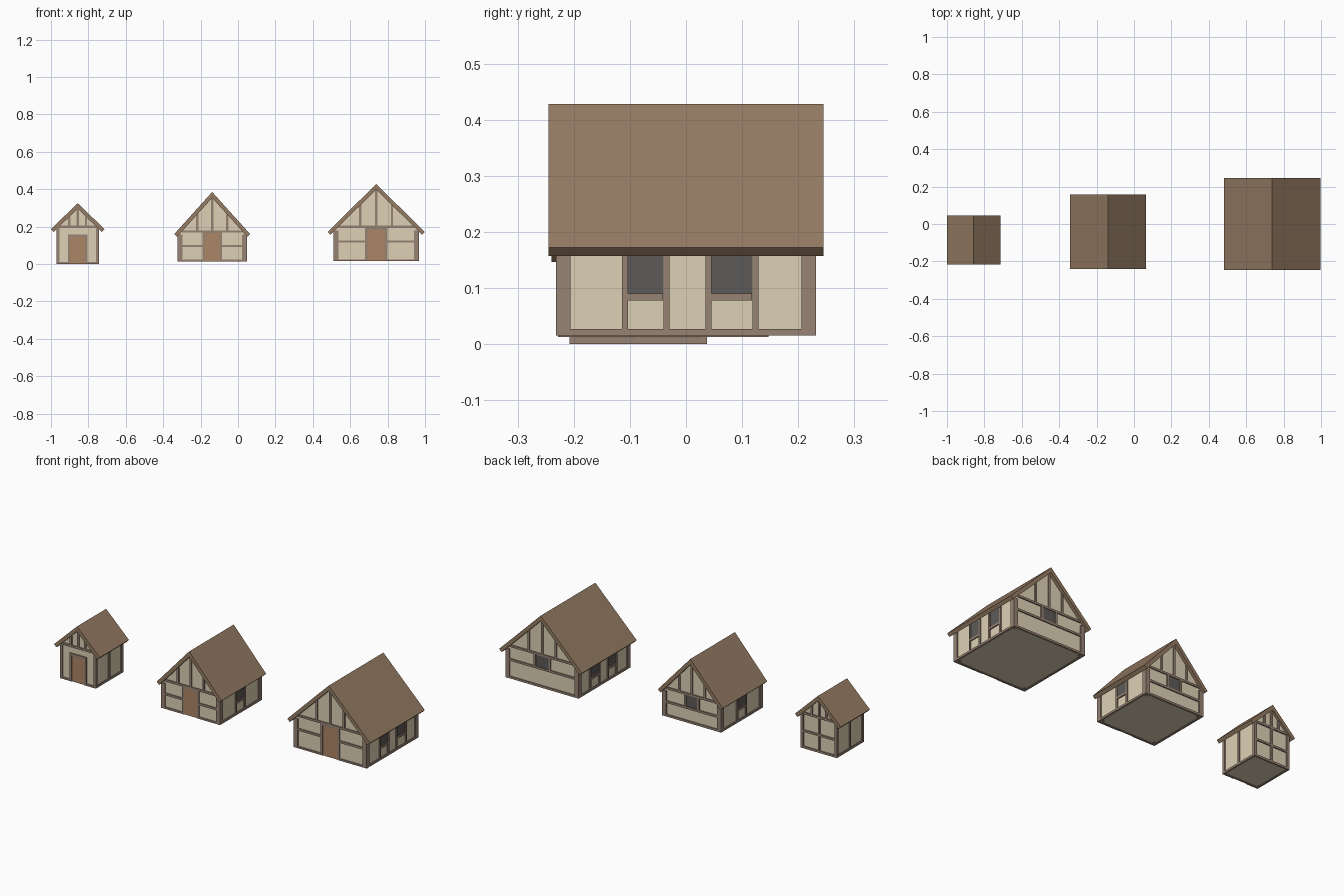
import bpy, bmesh
from mathutils import Vector

if "Cube" in bpy.data.objects:
    bpy.data.objects.remove(bpy.data.objects["Cube"])


def material(name, rgb):
    m = bpy.data.materials.new(name)
    m.diffuse_color = (*rgb, 1)
    m.use_nodes = True
    m.node_tree.nodes["Principled BSDF"].inputs["Base Color"].default_value = m.diffuse_color
    return m


ROOF = material("roof_brown", (0.30, 0.20, 0.125))
TIMBER = material("timber_brown", (0.31, 0.225, 0.175))
PLASTER = material("plaster_cream", (0.73, 0.64, 0.47))
DOOR = material("door_wood", (0.41, 0.24, 0.135))
GLASS = material("window_dark", (0.11, 0.105, 0.10))


def finish(bm, name, mat):
    bmesh.ops.recalc_face_normals(bm, faces=bm.faces)
    me = bpy.data.meshes.new(name)
    bm.to_mesh(me)
    bm.free()
    me.materials.append(mat)
    bpy.context.collection.objects.link(bpy.data.objects.new(name, me))


def box(bm, x0, x1, y0, y1, z0, z1):
    vs = bmesh.ops.create_cube(bm, size=1)["verts"]
    for v in vs:
        v.co = Vector(((x0 + x1) / 2 + v.co.x * (x1 - x0),
                       (y0 + y1) / 2 + v.co.y * (y1 - y0),
                       (z0 + z1) / 2 + v.co.z * (z1 - z0)))


def prism(name, pts, y0, y1, mat):
    # extrude an x-z profile along y
    bm = bmesh.new()
    f = bm.faces.new([bm.verts.new((x, y0, z)) for x, z in pts])
    ext = bmesh.ops.extrude_face_region(bm, geom=[f])["geom"]
    bmesh.ops.translate(bm, verts=[v for v in ext if isinstance(v, bmesh.types.BMVert)],
                        vec=(0, y1 - y0, 0))
    finish(bm, name, mat)


def house(tag, cx, hw, y0, y1, base, tie, mid, ridge, tip, over, door, gable, side, windows, back_win):
    """tip = (half width, z) of roof edge; side = post centres; windows = (y0, y1) openings."""
    T, IN, W = 0.021, 0.006, 0.012
    slope = (ridge - tip[1]) / tip[0]
    n = (1 + slope ** 2) ** 0.5
    vt = T * n                                   # vertical roof thickness
    under = lambda x: ridge - vt - slope * abs(x)
    ex, ez = tip[0] - T * slope / n, tip[1] - T / n

    # roof: one folded slab
    prism(tag + "_roof", [(cx - tip[0], tip[1]), (cx, ridge), (cx + tip[0], tip[1]),
                          (cx + ex, ez), (cx, ridge - vt), (cx - ex, ez)],
          y0 - over, y1 + over, ROOF)
    # plaster walls with gables
    w = hw - IN
    prism(tag + "_walls", [(cx - w, base + 0.003), (cx + w, base + 0.003), (cx + w, under(w) + .004),
                           (cx, ridge - vt + .004), (cx - w, under(w) + .004)],
          y0 + IN, y1 - IN, PLASTER)

    tb, dr, gl = bmesh.new(), bmesh.new(), bmesh.new()
    cp = min(0.026, hw * 0.14)
    eave = under(hw) + 0.008
    # corner posts and side sills
    for s in (-1, 1):
        xs = sorted((cx + s * hw, cx + s * (hw - cp)))
        box(tb, *xs, y0, y0 + cp, base, eave)
        box(tb, *xs, y1 - cp, y1, base, eave)
        xs = sorted((cx + s * hw, cx + s * (hw - 0.012)))
        box(tb, *xs, y0, y1, base, base + 0.012)
        for y in side:
            box(tb, *xs, y - .0055, y + .0055, base, eave)
        xg = sorted((cx + s * (hw - 0.004), cx + s * (hw - 0.012)))
        for a, b in windows:
            box(tb, *xs, a, b, base + 0.063, base + 0.075)
            box(gl, *xg, a, b, base + 0.075, eave)

    # front and back frames
    tie_x = min(hw, (ridge - vt - tie) / slope + 0.006)
    dw, dtop = door
    for front in (True, False):
        ya, yb = (y0, y0 + 0.012) if front else (y1 - 0.012, y1)
        box(tb, cx - tie_x, cx + tie_x, ya, yb, tie - W, tie)
        for x in gable:
            box(tb, cx + x - W / 2, cx + x + W / 2, ya, yb, tie - W / 2, under(abs(x) + W / 2) + 0.008)
        if front:
            box(dr, cx - dw, cx + dw, y0 + 0.003, y0 + 0.012, base, dtop)
            box(tb, cx - dw - W, cx + dw + W, ya, yb, dtop, dtop + W)
            for s in (-1, 1):
                xs = sorted((cx + s * dw, cx + s * (dw + W)))
                box(tb, *xs, ya, yb, base, dtop)
                if back_win:
                    xs = sorted((cx + s * dw, cx + s * hw))
                    box(tb, *xs, ya, yb, mid - W, mid)
                xs = sorted((cx + s * dw, cx + s * hw))
                box(tb, *xs, ya, yb, base, base + 0.01)
        else:
            box(tb, cx - hw, cx + hw, ya, yb, base, base + W)
            box(tb, cx - hw, cx + hw, ya, yb, mid - W, mid)
            if back_win:
                box(gl, cx - dw * .85, cx + dw * .85, y1 - 0.012, y1 - 0.004, mid, tie - W)
                for s in (-1, 1):
                    x = cx + s * (dw * .85 + W / 2)
                    box(tb, x - W / 2, x + W / 2, ya, yb, mid, tie - W)
            else:
                box(tb, cx - W / 2, cx + W / 2, ya, yb, base, tie)
    finish(tb, tag + "_timber_frame", TIMBER)
    finish(dr, tag + "_door", DOOR)
    if windows:
        finish(gl, tag + "_windows", GLASS)
    else:
        gl.free()


house("small_house", -0.857, 0.113, -0.208, 0.037, 0.0, 0.205, 0.105, 0.325, (0.143, 0.187), 0.008,
      (0.04, 0.147), (-0.045, 0, 0.045), (-0.085,), (), False)
house("medium_house", -0.138, 0.185, -0.228, 0.147, 0.013, 0.18, 0.102, 0.385, (0.203, 0.16), 0.012,
      (0.041, 0.165), (-0.08, 0, 0.08), (-0.08, -0.002), ((-0.075, -0.007),), True)
house("large_house", 0.739, 0.229, -0.232, 0.232, 0.015, 0.205, 0.127, 0.428, (0.259, 0.172), 0.013,
      (0.047, 0.185), (-0.085, 0, 0.085), (-0.109, -0.035, 0.04, 0.124),
      ((-0.104, -0.041), (0.045, 0.118)), True)
